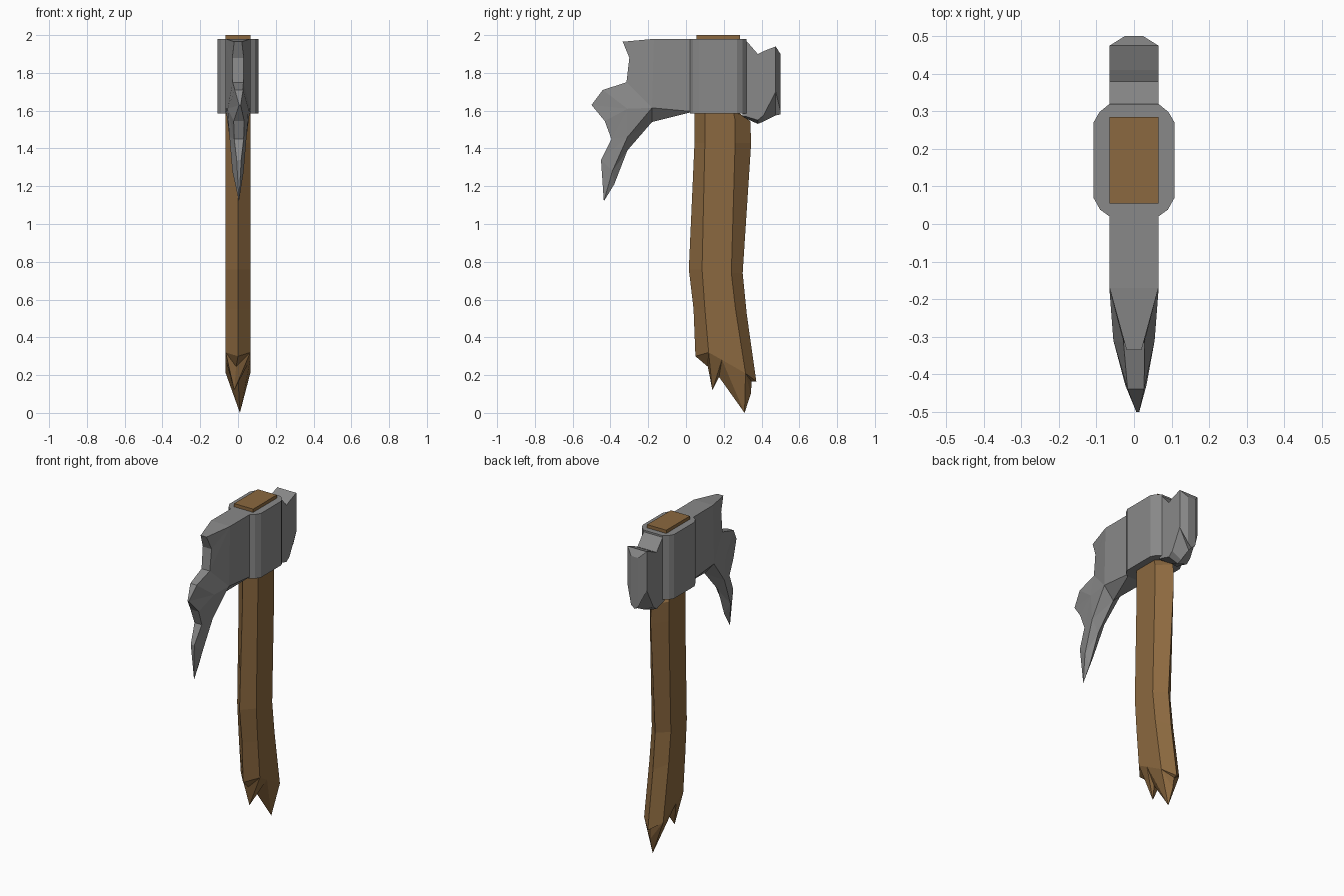
import bpy, bmesh

if "Cube" in bpy.data.objects:
    bpy.data.objects.remove(bpy.data.objects["Cube"])


def material(name, rgb):
    m = bpy.data.materials.new(name)
    m.diffuse_color = (*rgb, 1)
    m.use_nodes = True
    m.node_tree.nodes["Principled BSDF"].inputs["Base Color"].default_value = m.diffuse_color
    return m


wood = material("brown wood", (0.26, 0.14, 0.05))
steel = material("grey steel", (0.25, 0.25, 0.25))


def build(name, polys, mat):
    """Make a flat-shaded object from a list of polygons given as point lists."""
    bm = bmesh.new()
    for poly in polys:
        pts = []
        for p in poly:
            if p not in pts:
                pts.append(p)
        if len(pts) > 2:
            bm.faces.new([bm.verts.new(p) for p in pts])
    bmesh.ops.remove_doubles(bm, verts=bm.verts[:], dist=0.0005)
    bmesh.ops.recalc_face_normals(bm, faces=bm.faces[:])
    me = bpy.data.meshes.new(name)
    bm.to_mesh(me)
    bm.free()
    me.materials.append(mat)
    ob = bpy.data.objects.new(name, me)
    bpy.context.collection.objects.link(ob)
    return ob


def bridge(a, b):
    n = len(a)
    return [[a[i], a[(i + 1) % n], b[(i + 1) % n], b[i]] for i in range(n)]


def loft(rings):
    return [f for a, b in zip(rings, rings[1:]) for f in bridge(a, b)]


def prism(plan, z0, z1):
    a = [(x, y, z0) for x, y in plan]
    b = [(x, y, z1) for x, y in plan]
    return bridge(a, b) + [a, b]


# Handle: bent six-sided shaft, (y, z) for front ridge, two sides, back ridge
T = 0.065


def hexring(f, s1, s2, b):
    return [(0, *f), (T, *s1), (T, *s2), (0, *b), (-T, *s2), (-T, *s1)]


rings = [
    hexring((.05, 1.75), (.10, 1.75), (.24, 1.75), (.28, 1.75)),
    hexring((.045, 1.60), (.10, 1.60), (.25, 1.60), (.285, 1.585)),
    hexring((.045, 1.55), (.10, 1.55), (.26, 1.55), (.34, 1.545)),
    hexring((.045, 1.43), (.10, 1.43), (.26, 1.43), (.345, 1.43)),
    hexring((.015, .76), (.085, .76), (.24, .74), (.30, .74)),
    hexring((.04, .55), (.10, .55), (.262, .55), (.322, .52)),
    hexring((.05, .30), (.12, .32), (.315, .21), (.372, .167)),
]
shaft = loft(rings) + [rings[0]]

# Splintered lower end: two jagged points fanned from the last ring
F, R1, R2, B, L2, L1 = rings[-1]
Mr, Ml, V = (T, .19, .282), (-T, .19, .282), (0, .175, .19)
tip_front, tip_back = (-.02, .14, .12), (.01, .31, 0)
F2, B2 = (-.01, .115, .245), (.005, .343, .10)
B3 = (0, .348, .165)
fans = [
    (tip_front, [F2, R1, Mr, V, Ml, L1, F2]),
    (tip_back, [V, Mr, R2, B2, L2, Ml, V]),
]
for tip, loop in fans:
    shaft += [[tip, p, q] for p, q in zip(loop, loop[1:])]
shaft += [[F, R1, F2], [F, F2, L1], [B, R2, B3], [B, B3, L2],
          [B3, R2, B2], [B3, B2, L2], [R1, R2, Mr], [L1, L2, Ml]]
build("handle", shaft, wood)

# Top end of the handle poking through the head
build("handle_top", prism([(-T, .055), (T, .055), (T, .285), (-T, .285)], 1.70, 2.0), wood)

# Eye: bulged collar around the handle
half = [(.065, .02), (.09, .038), (.108, .07), (.108, .27), (.092, .298), (.065, .32)]
plan = half + [(-x, y) for x, y in reversed(half)]
build("head_eye", prism(plan, 1.585, 1.98), steel)

# Poll: blunt chipped back of the head, sections along y
polls = [(.30, 1.98, 1.57, 1.57), (.315, 1.975, 1.57, 1.56), (.38, 1.90, 1.55, 1.53),
         (.41, 1.915, 1.575, 1.542), (.475, 1.94, 1.70, 1.575)]
sections = [[(-T, y, zt), (0, y, zt), (T, y, zt), (T, y, zb), (0, y, zc), (-T, y, zb)]
            for y, zt, zb, zc in polls]
sections.append([(-.025, .50, 1.90), (0, .50, 1.90), (.025, .50, 1.90),
                 (.025, .50, 1.60), (0, .50, 1.58), (-.025, .50, 1.60)])
build("head_poll", loft(sections) + [sections[0], sections[-1]], steel)

# Blade: mirrored cheeks, chipped cutting edge (y, z, half thickness, x offset)
edge = [(-.335, 1.965, .02, 0), (-.30, 1.88, .03, 0), (-.315, 1.75, .028, 0),
        (-.44, 1.71, .022, .005), (-.50, 1.63, .004, .01), (-.43, 1.545, .028, .005),
        (-.395, 1.45, .025, .005), (-.45, 1.34, .012, .005), (-.435, 1.12, 0, .005)]
C, CR = (0, -.18, 1.54), (0, .04, 1.595)
u1, u2 = (.005, -.38, 1.21), (0, -.31, 1.39)
tip = (.005, -.435, 1.12)
blade, sides = [], []
for s in (1, -1):
    e = [(c + s * t, y, z) for y, z, t, c in edge]
    A, P = (s * T, -.17, 1.98), (s * T, -.18, 1.615)
    Rt, Rb = (s * T, .04, 1.98), (s * T, .04, 1.595)
    M1, M2, M3 = (s * .055, -.31, 1.61), (s * .045, -.31, 1.46), (s * .03, -.39, 1.28)
    blade += [
        [A, e[0], e[1]], [A, e[1], e[2]], [A, e[2], P], [P, e[2], M1],
        [M1, e[2], e[3]], [M1, e[3], e[4]], [M1, e[4], e[5]],
        [P, M1, M2], [M1, e[5], e[6]], [M1, e[6], M2],
        [M2, e[6], e[7]], [M2, e[7], M3], [M3, e[7], tip],
        [C, P, M2], [C, M2, u2], [u2, M2, M3], [u2, M3, u1], [u1, M3, tip],
        [Rt, A, P, Rb], [P, C, Rb], [C, CR, Rb],
    ]
    sides.append((e, A, Rt, Rb))
(ea, Aa, Ta, Ba), (eb, Ab, Tb, Bb) = sides
for i in range(len(edge) - 1):
    blade.append([ea[i], ea[i + 1], eb[i + 1], eb[i]])
blade += [[Aa, Ab, eb[0], ea[0]], [Aa, Ta, Tb, Ab], [Ta, Ba, CR, Bb, Tb]]
build("head_blade", blade, steel)
